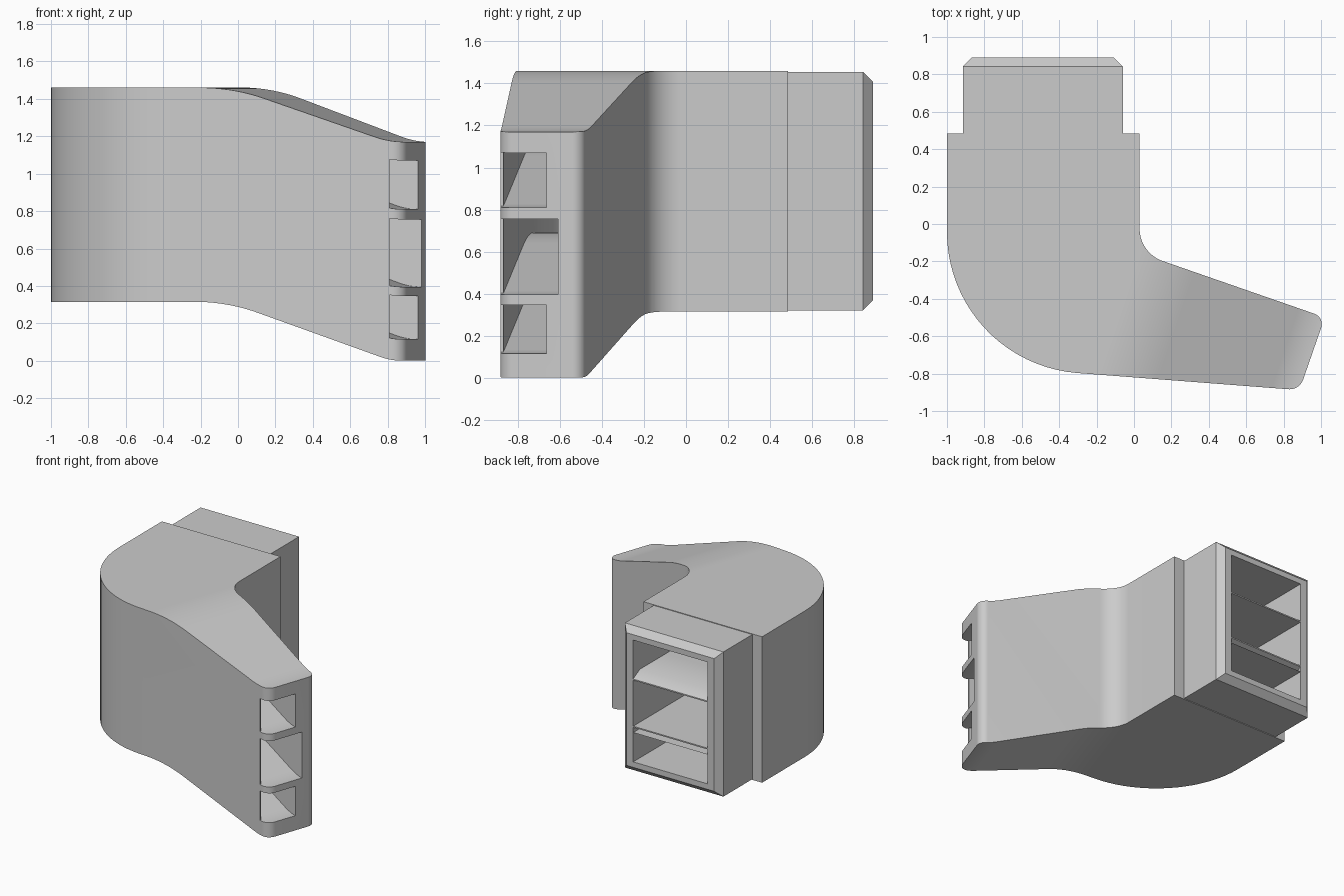
import bpy
import bmesh
from math import cos, radians, tan
from mathutils import Vector

cube = bpy.data.objects.get("Cube")
if cube:
    bpy.data.objects.remove(cube)

grey = bpy.data.materials.new("plain grey")
grey.use_nodes = True
grey.diffuse_color = (0.6, 0.6, 0.6, 1)
grey.node_tree.nodes["Principled BSDF"].inputs["Base Color"].default_value = (0.6, 0.6, 0.6, 1)

# Direction of the outlet arm and the direction across it
ALONG = Vector((0.946, -0.324, 0))
ACROSS = Vector((0.324, 0.946, 0))
X, Y, Z = Vector((1, 0, 0)), Vector((0, 1, 0)), Vector((0, 0, 1))


def rounded(points, steps=20):
    """Polygon whose points (x, y, tangent length) become arcs."""
    out = []
    for i, p in enumerate(points):
        c = Vector(p[:2])
        if len(p) == 2:
            out.append(c)
            continue
        u = (Vector(points[i - 1][:2]) - c).normalized()
        v = (Vector(points[(i + 1) % len(points)][:2]) - c).normalized()
        middle = (u + v).normalized()
        half = u.angle(middle)
        radius = p[2] * tan(half)
        centre = c + middle * (p[2] / cos(half))
        start = (c + u * p[2] - centre).normalized()
        end = (c + v * p[2] - centre).normalized()
        out += [centre + start.slerp(end, k / steps) * radius for k in range(steps + 1)]
    return out


def prism(name, points, a, b, sweep, low, high):
    """Polygon in the a-b plane, extruded along sweep."""
    bm = bmesh.new()
    face = bm.faces.new([bm.verts.new(a * p[0] + b * p[1] + sweep * low)
                         for p in rounded(points)])
    new = bmesh.ops.extrude_face_region(bm, geom=[face])["geom"]
    bmesh.ops.translate(bm, vec=sweep * (high - low),
                        verts=[g for g in new if isinstance(g, bmesh.types.BMVert)])
    bmesh.ops.recalc_face_normals(bm, faces=bm.faces)
    mesh = bpy.data.meshes.new(name)
    bm.to_mesh(mesh)
    bm.free()
    mesh.materials.append(grey)
    obj = bpy.data.objects.new(name, mesh)
    bpy.context.collection.objects.link(obj)
    return obj


def combine(obj, other, operation):
    mod = obj.modifiers.new("cut", "BOOLEAN")
    mod.operation = operation
    mod.solver = "EXACT"
    mod.object = other
    bpy.context.view_layer.objects.active = obj
    bpy.ops.object.modifier_apply(modifier=mod.name)


def sloped_band(name, floor, ceiling, floor_drop, ceiling_drop):
    """Band that steps down smoothly along the outlet arm."""
    return prism(name, [
        (-3, floor), (0.21, floor, 0.17), (1.06, floor - floor_drop, 0.06), (3, floor - floor_drop),
        (3, ceiling - ceiling_drop), (1.05, ceiling - ceiling_drop, 0.08),
        (0.24, ceiling, 0.17), (-3, ceiling)], ALONG, Z, ACROSS, -3, 3)


# Curved housing: elbow outline trimmed to the stepped-down band
body = prism("elbow_housing", [
    (0.03, 0.485), (0.03, -0.155, 0.13), (1.02, -0.499, 0.06), (0.885, -0.888, 0.06),
    (-1, -0.743, 0.7), (-1, 0.485)], X, Y, Z, -1, 3)
helpers = [sloped_band("housing_band", 0.315, 1.46, 0.315, 0.29)]
combine(body, helpers[0], "INTERSECT")

# Inlet collar with a chamfered rim
collar = prism("inlet_collar", [(-0.915, 0.32), (-0.06, 0.32), (-0.06, 1.455), (-0.915, 1.455)],
               X, Z, Y, 0.485, 0.89)
bm = bmesh.new()
bm.from_mesh(collar.data)
rim = [e for e in bm.edges if all(v.co.y > 0.8 for v in e.verts)]
bmesh.ops.bevel(bm, geom=rim, offset=0.047, segments=1, affect="EDGES")
bm.to_mesh(collar.data)
bm.free()

# Three ducts from the inlet to the side ports, leaving two shelves between
for name, floor, ceiling, wall in (("lower", 0.41, 0.64, -0.28),
                                   ("middle", 0.69, 1.05, -0.22),
                                   ("upper", 1.105, 1.365, -0.28)):
    duct = prism(name + "_duct_cutter", [
        (-0.165, 1), (-0.165, wall, 0.15), (1.3, wall - 0.498), (1.3, -1.1),
        (0.81, -1.1), (0.81, -0.87), (-0.81, -0.64, 0.55), (-0.81, 1)], X, Y, Z, -1, 3)
    band = sloped_band(name + "_duct_band", floor, ceiling, 0.295, 0.295)
    combine(duct, band, "INTERSECT")
    helpers += [duct, band]
    for part in (body, collar):
        combine(part, duct, "DIFFERENCE")

# Slanted leading edges on the shelves
for name, edge, tip in (("upper", 1.105, 1.06), ("lower", 0.64, 0.68)):
    wedge = prism(name + "_shelf_wedge",
                  [(0.81, edge), (0.89, tip), (0.95, tip), (0.95, edge)],
                  Y, Z, X, -0.81, -0.165)
    helpers.append(wedge)
    combine(collar, wedge, "DIFFERENCE")

for helper in helpers:
    bpy.data.objects.remove(helper)

# Smooth curves, sharp corners
for part in (body, collar):
    bpy.ops.object.select_all(action="DESELECT")
    part.select_set(True)
    bpy.context.view_layer.objects.active = part
    bpy.ops.object.shade_smooth_by_angle(angle=radians(30))
